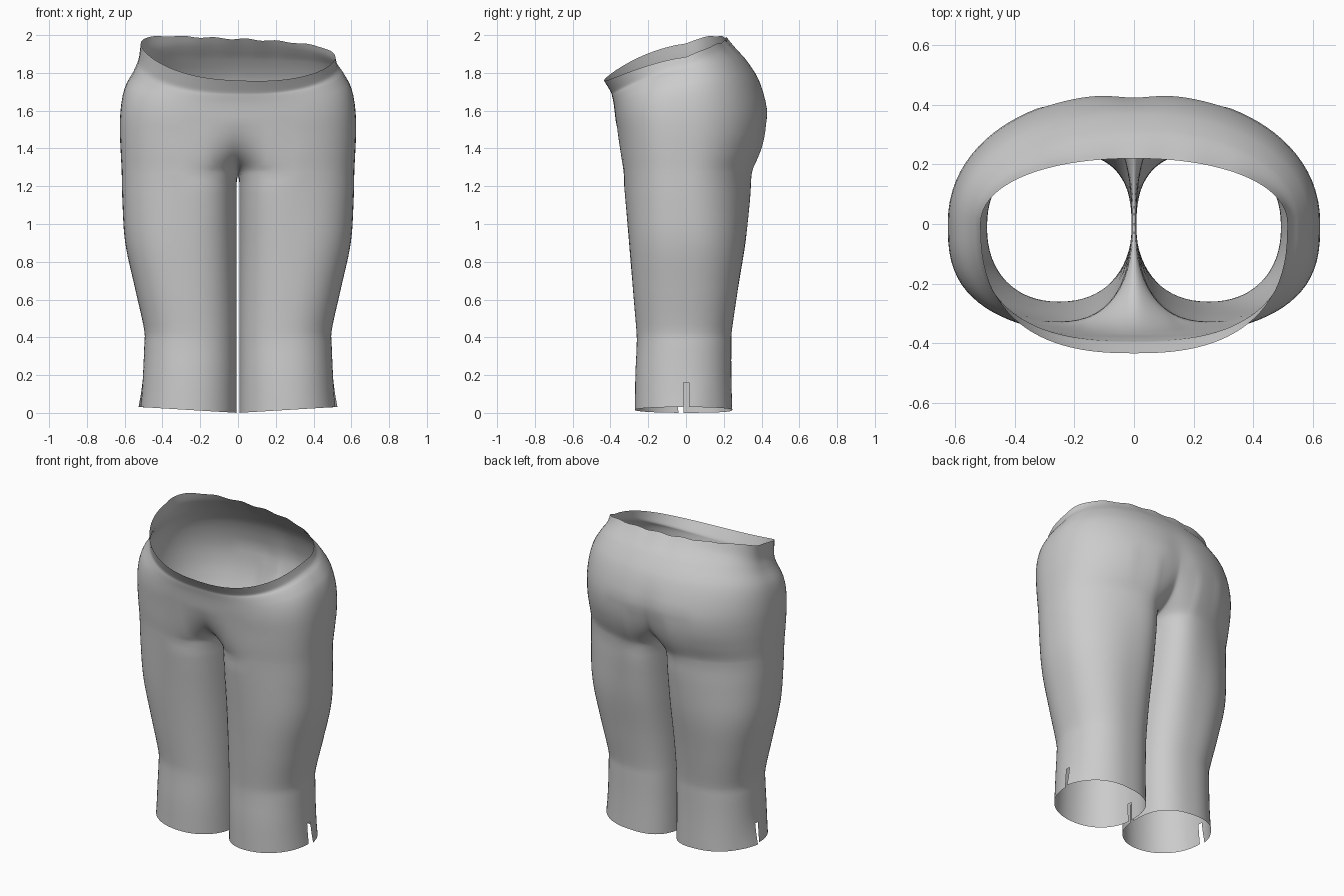
import bpy, bmesh
from math import sin, cos, pi, sqrt, exp, copysign

if "Cube" in bpy.data.objects:
    bpy.data.objects.remove(bpy.data.objects["Cube"])

N = 64            # columns around each half
CROTCH = 1.28
# Key rows: side z, front z, back z, outer x, front y, back y
KEYS = [
    (0.00, 0.00, 0.00, .515, -.270, .245),
    (0.20, 0.20, 0.20, .503, -.268, .240),
    (0.36, 0.36, 0.36, .496, -.261, .240),
    (0.43, 0.43, 0.43, .495, -.262, .242),
    (0.65, 0.65, 0.65, .543, -.283, .277),
    (0.90, 0.90, 0.90, .597, -.310, .325),
    (1.12, 1.12, 1.12, .612, -.332, .352),
    (1.28, 1.28, 1.28, .616, -.346, .368),
    (1.38, 1.38, 1.38, .621, -.357, .408),
    (1.48, 1.47, 1.48, .625, -.364, .436),
    (1.60, 1.54, 1.60, .622, -.372, .438),
    (1.72, 1.63, 1.76, .600, -.382, .390),
    (1.80, 1.68, 1.87, .555, -.392, .318),
    (1.835, 1.695, 1.92, .532, -.396, .272),
    (1.86, 1.72, 1.95, .523, -.410, .245),
    (1.905, 1.76, 1.98, .515, -.434, .220),
]


def smooth(a, b, v):
    t = min(1, max(0, (v - a) / (b - a)))
    return t * t * (3 - 2 * t)


def slope(i, c):
    a, b = KEYS[max(i - 1, 0)], KEYS[min(i + 1, len(KEYS) - 1)]
    return (b[c] - a[c]) / (b[0] - a[0])


def sample(i, t):
    """Hermite interpolation between key rows i and i+1."""
    a, b = KEYS[i], KEYS[i + 1]
    h = b[0] - a[0]
    out = [a[0] + h * t]
    for c in range(1, 6):
        out.append((2*t**3 - 3*t*t + 1) * a[c] + (t**3 - 2*t*t + t) * h * slope(i, c)
                   + (3*t*t - 2*t**3) * b[c] + (t**3 - t*t) * h * slope(i + 1, c))
    return out


def spow(v, e):
    return copysign(abs(v) ** e, v)


def point(row, q, side):
    """q runs -1..1 from front centre round the outside to back centre."""
    zs, zf, zb, xo, yf, yb = row
    # leg ring, squarer at the inner back
    xi = max(0, min(.008, (CROTCH - zs) * .2))
    e = .74 if q > .5 else .95 - .12 * min(1, zs / 1.1)
    phi = q * pi
    lx = (xo + xi) / 2 + (xo - xi) / 2 * spow(cos(phi), e)
    ly = (yf + yb) / 2 + (yb - yf) / 2 * spow(sin(phi), e)
    # hip half ring
    th = pi / 2 * sin(q * pi / 2)
    s = sin(th)
    et = .72 + .08 * smooth(1.6, 1.85, zs) if q < 0 else .93
    tx = 0 if abs(q) == 1 else xo * abs(cos(th)) ** et
    ty = abs(s) ** et * (yf if s < 0 else yb)
    if s > 0:   # seat cleft
        ty -= .02 * exp(-(tx / .09) ** 2) * exp(-((zs - 1.5) / .16) ** 2)
    # the leg opens into the hips: slowly outside, fast at the crotch
    height = .25 - .025 * (1 + q)
    centre = sin(pi / 2 * sqrt(min(1, max(0, zs - CROTCH) / height)))
    k = smooth(.45, .97, abs(q))
    w = k * centre + (1 - k) * smooth(.45, 1.4, zs)
    x, y = lx + (tx - lx) * w, ly + (ty - ly) * w
    if abs(q) == 1 and zs >= CROTCH - 1e-6:
        x = 0
    z = zs + (zb - zf) / 2 * s + ((zb + zf) / 2 - zs) * s * s
    # uneven waist edge, sloping hem, flared slit edge
    rim = max(0, (zs - 1.8) / .105)
    z += rim * (-.04 * side * x + .004 * sin(side * x * 38) * max(0, s))
    if side < 0:
        z += rim * .03 * (1 - s * s)
    z += .06 * abs(x) * max(0, 1 - zs / .1)
    if zs < .19 and 0 < q < .2:
        x += .015 * (1 - q / .2) * (1 - zs / .19)
    return (side * x, y, z)


rows = []
for i in range(len(KEYS) - 1):
    n = max(3, int((KEYS[i + 1][0] - KEYS[i][0]) / .035))
    if KEYS[i][0] == CROTCH:
        rows += [sample(i, (k / 8) ** 1.6) for k in range(8)]   # dense at the crotch
    else:
        rows += [sample(i, k / n) for k in range(n)]
rows.append(sample(len(KEYS) - 2, 1))

bm = bmesh.new()
for side in (1, -1):
    grid = [[bm.verts.new(point(r, 2 * c / N - 1, side)) for c in range(N + 1)] for r in rows]
    for r in range(len(rows) - 1):
        top = rows[r + 1][0]
        for c in range(N):
            # hem slits, outside and inside of each leg
            if (c == N // 2 and top < .19) or (c == 0 and top < .15):
                continue
            bm.faces.new((grid[r][c], grid[r][c + 1], grid[r + 1][c + 1], grid[r + 1][c]))
bmesh.ops.remove_doubles(bm, verts=bm.verts[:], dist=.0004)
bmesh.ops.recalc_face_normals(bm, faces=bm.faces[:])

# Relax the crotch and the fold under the seat
for reach, low, high, count in ((.3, 1.24, 1.56, 12), (.14, 1.26, 1.54, 20)):
    zone = [v for v in bm.verts if abs(v.co.x) < reach and low < v.co.z < high]
    for _ in range(count):
        bmesh.ops.smooth_vert(bm, verts=zone, factor=.5,
                              use_axis_x=True, use_axis_y=True, use_axis_z=True)
for f in bm.faces:
    f.smooth = True

# Trousers: one open cloth shell
mesh = bpy.data.meshes.new("trousers")
bm.to_mesh(mesh)
bm.free()
trousers = bpy.data.objects.new("trousers", mesh)
bpy.context.collection.objects.link(trousers)
